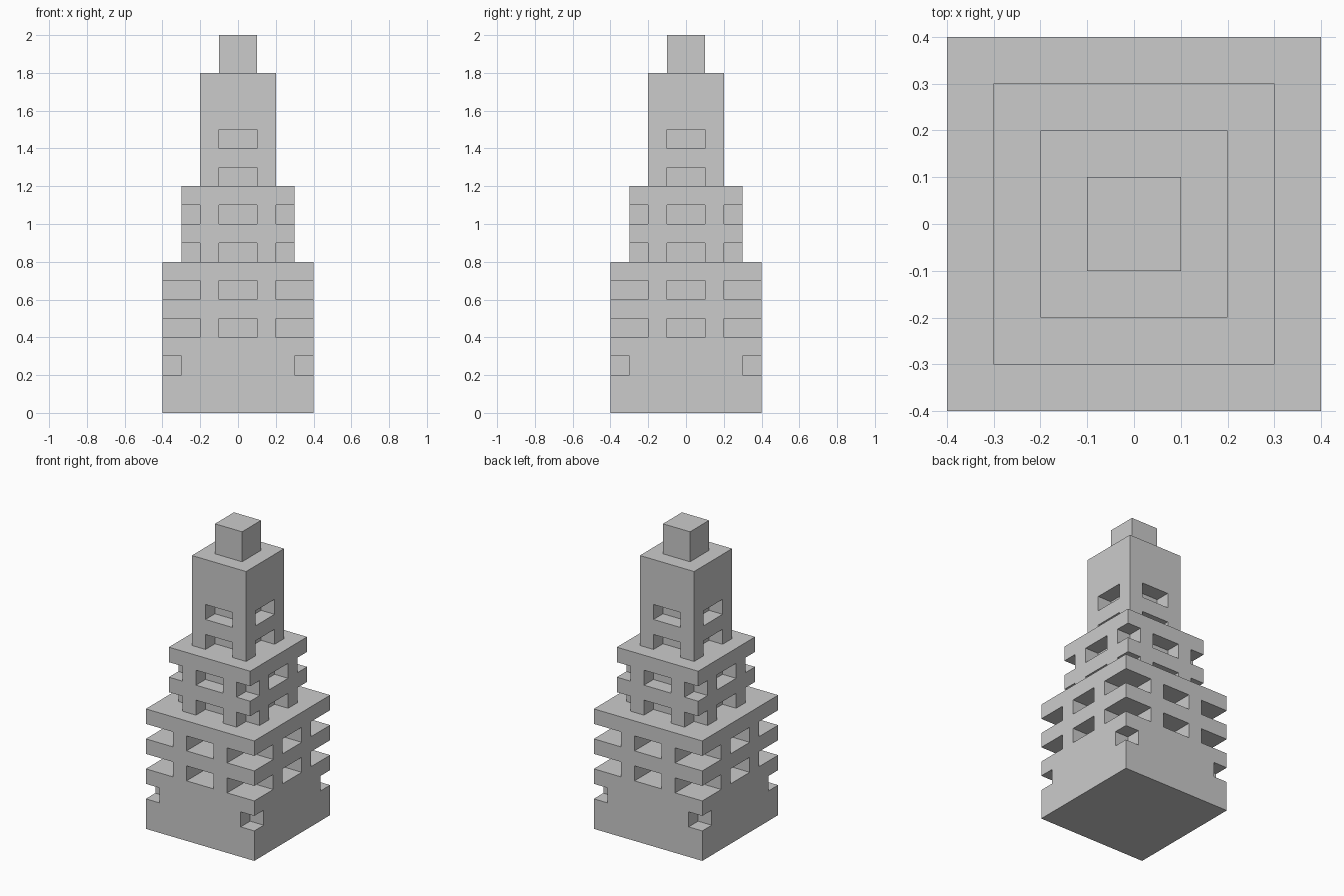
import bpy
import bmesh
from mathutils import Matrix, Vector

cube = bpy.data.objects.get("Cube")
if cube:
    bpy.data.objects.remove(cube, do_unlink=True)

stone = bpy.data.materials.new("light_grey_stone")
stone.use_nodes = True
GREY = (0.6, 0.6, 0.6, 1)
stone.diffuse_color = GREY
stone.node_tree.nodes["Principled BSDF"].inputs["Base Color"].default_value = GREY


def boxes(name, corners):
    """One object made of boxes, each given by two opposite corners."""
    bm = bmesh.new()
    for p, q in corners:
        p, q = Vector(p), Vector(q)
        size = [abs(d) for d in q - p]
        bmesh.ops.create_cube(bm, size=1, matrix=Matrix.Translation((p + q) / 2)
                              @ Matrix.Diagonal((*size, 1)))
    mesh = bpy.data.meshes.new(name)
    bm.to_mesh(mesh)
    bm.free()
    mesh.materials.append(stone)
    obj = bpy.data.objects.new(name, mesh)
    bpy.context.collection.objects.link(obj)
    return obj


def block(name, half, bottom, top):
    return boxes(name, [((-half, -half, bottom), (half, half, top))])


def cut_away(body, corners):
    cutter = boxes("cutter", corners)
    cutter.hide_render = True
    cut = body.modifiers.new("openings", "BOOLEAN")
    cut.operation = "DIFFERENCE"
    cut.solver = "EXACT"
    cut.object = cutter
    bpy.context.view_layer.objects.active = body
    bpy.ops.object.modifier_apply(modifier=cut.name)
    bpy.data.objects.remove(cutter, do_unlink=True)


def windows(half, depth, low, high):
    """A window in the middle of each of the four sides."""
    near, out = half - depth, half + 0.1
    found = []
    for s in (-1, 1):
        found.append(((-0.1, s * near, low), (0.1, s * out, high)))
        found.append(((s * near, -0.1, low), (s * out, 0.1, high)))
    return found


def corner_notches(half, size, low, high):
    near, out = half - size, half + 0.1
    return [((sx * near, sy * near, low), (sx * out, sy * out, high))
            for sx in (-1, 1) for sy in (-1, 1)]


# Wide base: small corner notches, then two rows of deep openings
base = block("base_tier", 0.4, 0, 0.8)
cuts = corner_notches(0.4, 0.1, 0.2, 0.3)
for z in (0.4, 0.6):
    cuts += windows(0.4, 0.2, z, z + 0.1) + corner_notches(0.4, 0.2, z, z + 0.1)
cut_away(base, cuts)

# Middle storeys: the lower row of openings is open at the foot
middle = block("middle_tier", 0.3, 0.8, 1.2)
cuts = []
for low, high in ((0.75, 0.9), (1.0, 1.1)):
    cuts += windows(0.3, 0.1, low, high) + corner_notches(0.3, 0.1, low, high)
cut_away(middle, cuts)

# Tower shaft: crossing tunnels leave corner posts around a solid core
shaft = block("tower_shaft", 0.2, 1.2, 1.8)
for wide, deep in ((0.1, 0.3), (0.3, 0.1)):
    cut_away(shaft, [((-wide, -deep, low), (wide, deep, high))
                     for low, high in ((1.15, 1.3), (1.4, 1.5))])
block("tower_core", 0.1, 1.2, 1.5)

# Block on the summit
block("top_block", 0.1, 1.8, 2.0)
